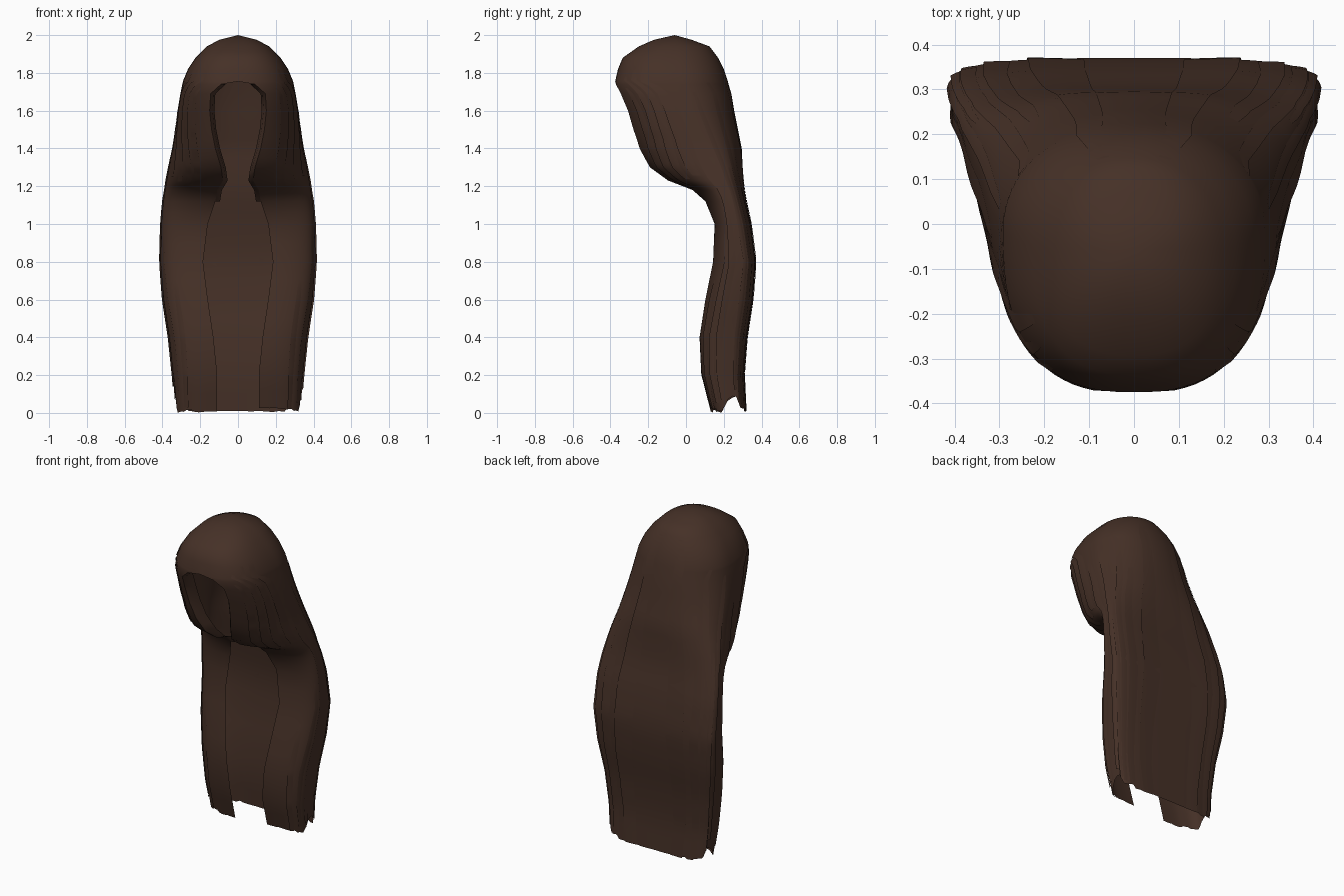
import bpy, bmesh, math, random
from mathutils import Vector

random.seed(4)

hair = bpy.data.materials.new("dark_brown_hair")
hair.diffuse_color = (0.06, 0.03, 0.02, 1)

# Profile rows: height, half width, front y, back y, y of widest point, half gap at front
ROWS = [
    (0.00, 0.33, 0.13, 0.32, 0.25, 0.11),
    (0.20, 0.345, 0.08, 0.31, 0.24, 0.11),
    (0.40, 0.365, 0.07, 0.325, 0.25, 0.13),
    (0.60, 0.395, 0.10, 0.355, 0.28, 0.16),
    (0.80, 0.41, 0.14, 0.37, 0.30, 0.185),
    (1.00, 0.405, 0.15, 0.345, 0.27, 0.16),
    (1.12, 0.395, 0.10, 0.32, 0.24, 0.12),
    (1.18, 0.385, 0.03, 0.31, 0.22, 0.11),
    (1.23, 0.378, -0.10, 0.305, 0.20, 0.08),
    (1.30, 0.365, -0.20, 0.30, 0.17, 0.09),
    (1.40, 0.345, -0.265, 0.295, 0.11, 0.12),
    (1.50, 0.332, -0.305, 0.275, 0.06, 0.14),
    (1.60, 0.32, -0.335, 0.255, 0.02, 0.15),
    (1.69, 0.305, -0.37, 0.24, -0.01, 0.145),
    (1.74, 0.295, -0.378, 0.225, -0.02, 0.09),
    (1.755, 0.292, -0.375, 0.222, -0.02, 0.0),
    (1.82, 0.265, -0.36, 0.20, -0.035, 0.0),
    (1.88, 0.225, -0.335, 0.17, -0.05, 0.0),
    (1.94, 0.165, -0.25, 0.125, -0.06, 0.0),
    (1.975, 0.10, -0.17, 0.03, -0.06, 0.0),
    (2.00, 0.0001, -0.0601, -0.0599, -0.06, 0.0),
]


def row_at(z):
    for a, b in zip(ROWS, ROWS[1:]):
        if z <= b[0]:
            f = max(0, (z - a[0]) / (b[0] - a[0]))
            return [p + (q - p) * f for p, q in zip(a, b)]
    return list(ROWS[-1])


def ramp(z, lo, hi):
    return min(1, max(0, (z - lo) / (hi - lo)))


def surface(t, z, lift=0.0):
    """Point on the hair: t = 0 at the back, +-1 at the edges of the front opening."""
    _, w, yf, yb, yc, g = row_at(z)
    pf = 0.6 + 0.35 * ramp(z, 1.0, 1.22) - 0.17 * ramp(z, 1.45, 1.75)
    pb = 0.6 + 0.33 * ramp(z, 1.0, 1.6)
    a = t * (math.pi - math.asin(min(1, g / w) ** (1 / pf)))
    s, c = math.sin(a), math.cos(a)
    p, reach = (pb, yb - yc) if c >= 0 else (pf, yc - yf)
    x = math.copysign(w * abs(s) ** p, s)
    y = yc + math.copysign(reach * abs(c) ** p, c)
    return Vector((x, y, z)) + Vector((s, c, 0)) * lift


def make_sheet(name, grid):
    bm = bmesh.new()
    vs = [[bm.verts.new(p) for p in line] for line in grid]
    for r, s in zip(vs, vs[1:]):
        for i in range(len(r) - 1):
            bm.faces.new((r[i + 1], r[i], s[i], s[i + 1]))
    bmesh.ops.remove_doubles(bm, verts=bm.verts, dist=0.0005)
    me = bpy.data.meshes.new(name)
    bm.to_mesh(me)
    bm.free()
    me.materials.append(hair)
    me.polygons.foreach_set("use_smooth", [True] * len(me.polygons))
    ob = bpy.data.objects.new(name, me)
    bpy.context.collection.objects.link(ob)
    return ob


# Main hair: cap, sides, back and front locks with a ragged hem
N = 72
levels = sorted({r[0] for r in ROWS} | {0.1, 0.3, 0.5, 0.7, 0.9, 1.06, 1.205, 1.265, 1.35, 1.45, 1.91, 1.96})
teeth = [random.uniform(0, 0.03) for _ in range(N + 1)]


def hem(i):
    u = abs(2 * i / N - 1)
    z = teeth[i // 3] * 0.9 + teeth[i] * 0.2
    return z + 0.07 * max(0, 1 - abs(u - 0.52) / 0.12)


grid = []
for z in levels:
    line = []
    for i in range(N + 1):
        p = surface(2 * i / N - 1, z)
        if z < 0.3:
            p.z += hem(i) * (1 - z / 0.3)
        line.append(p)
    grid.append(line)
make_sheet("long_hair", grid)

# Edges of the face opening, folded inward
for side, label in ((-1, "left"), (1, "right")):
    rim = []
    for z in [v for v in levels if 1.1 < v < 1.75]:
        p = surface(side, z)
        depth = 0.07 * ramp(z, 1.1, 1.3)
        m = p + Vector((-side * 0.015, 0.25 * depth, 0))
        q = p + Vector((-side * 0.025, depth, 0))
        rim.append([p, m, q] if side > 0 else [q, m, p])
    make_sheet("face_opening_fold_" + label, rim)

# Thin overlapping strands lying on the surface, one edge lifted:
# place around the head, width, lower end, upper end
STRANDS = [(0.10, 0.10, 0.0, 1.9), (0.24, 0.08, 0.02, 1.5), (0.34, 0.07, 0.03, 1.75),
           (0.42, 0.06, 0.06, 1.3), (0.50, 0.06, 0.12, 1.7), (0.60, 0.06, 0.06, 1.6),
           (0.68, 0.06, 0.05, 0.95), (0.66, 0.06, 1.25, 1.85), (0.74, 0.05, 1.22, 1.82),
           (0.81, 0.05, 1.20, 1.78), (0.88, 0.05, 1.19, 1.72), (0.80, 0.06, 0.02, 0.7)]
for side, label in ((-1, "left"), (1, "right")):
    for n, (t, wd, z0, z1) in enumerate(STRANDS):
        z0 += random.uniform(0, 0.02)
        strip = []
        for j in range(31):
            f = j / 30
            z = z0 + (z1 - z0) * f
            fade = max(0, math.sin(math.pi * (0.15 + f * 0.85))) ** 0.5
            drift = 0.012 * math.sin(5 * z + n)
            pts = []
            for k in range(4):
                e = k / 3
                u = t + drift + (e - 0.5) * wd * (0.4 + 0.6 * fade)
                pts.append(surface(side * u, z, 0.001 + 0.007 * fade * e))
            strip.append(pts if side > 0 else pts[::-1])
        make_sheet("strand_%s_%d" % (label, n + 1), strip)
